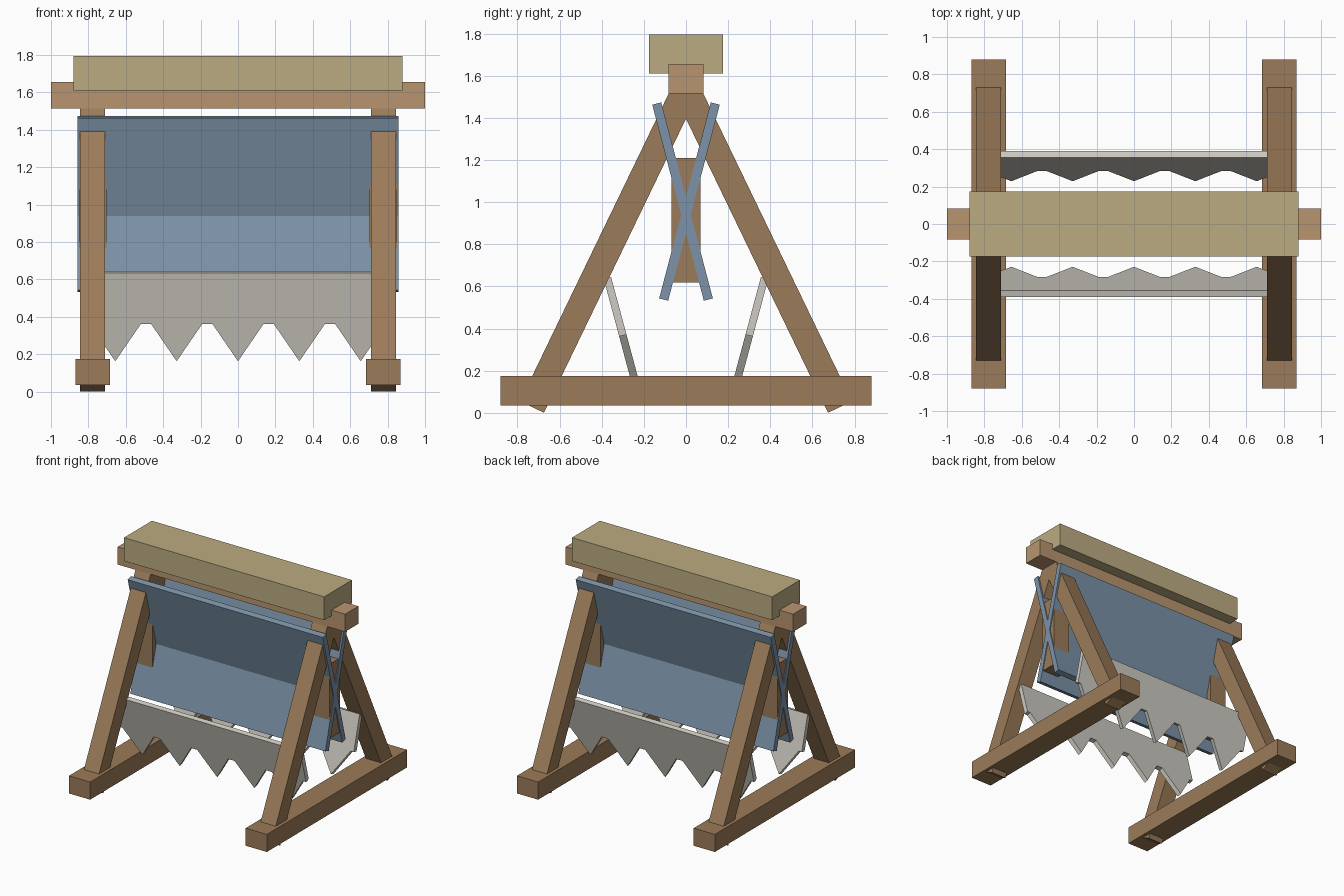
import bpy
import bmesh
from math import radians, atan2, hypot, sin, cos
from mathutils import Matrix, Vector

if "Cube" in bpy.data.objects:
    bpy.data.objects.remove(bpy.data.objects["Cube"])


def material(name, r, g, b):
    m = bpy.data.materials.new(name)
    m.diffuse_color = (r, g, b, 1)
    m.use_nodes = True
    m.node_tree.nodes["Principled BSDF"].inputs["Base Color"].default_value = m.diffuse_color
    return m


WOOD = material("wood", 0.33, 0.20, 0.10)
LIGHT_WOOD = material("light_wood", 0.48, 0.30, 0.16)
TAN = material("tan", 0.50, 0.41, 0.22)
BLUE = material("blue", 0.20, 0.29, 0.39)
GREY = material("pale_grey", 0.62, 0.60, 0.54)


def finish(name, bm, mat):
    bmesh.ops.recalc_face_normals(bm, faces=bm.faces)
    mesh = bpy.data.meshes.new(name)
    bm.to_mesh(mesh)
    bm.free()
    mesh.materials.append(mat)
    ob = bpy.data.objects.new(name, mesh)
    bpy.context.collection.objects.link(ob)
    return ob


def box(name, centre, size, mat, tilt=0.0):
    """Box with given size, tilted about the x axis."""
    bm = bmesh.new()
    bmesh.ops.create_cube(bm, size=1, matrix=Matrix.Translation(centre)
                          @ Matrix.Rotation(tilt, 4, 'X')
                          @ Matrix.Diagonal((*size, 1)))
    return finish(name, bm, mat)


def strut(name, x, start, end, width, depth, mat):
    """Bar running between two (y, z) points."""
    dy, dz = end[0] - start[0], end[1] - start[1]
    centre = (x, (start[0] + end[0]) / 2, (start[1] + end[1]) / 2)
    return box(name, centre, (width, depth, hypot(dy, dz)), mat, atan2(-dy, dz))


def toothed_board(name, side):
    """Leaning board whose lower edge is cut into five pointed teeth."""
    half, pitch, flat = 0.82, 0.328, 0.027
    valley, tip, thick = 0.283, 0.49, 0.036
    outline = [(half, 0), (-half, 0), (-half, valley)]
    for i in range(5):
        x = (i - 2) * pitch
        outline += [(x - pitch / 2 + flat, valley), (x, tip),
                    (x + pitch / 2 - flat, valley)]
    outline.append((half, valley))
    a = radians(15)
    down = Vector((0, -side * sin(a), -cos(a)))
    normal = Vector((0, side * cos(a), -sin(a)))
    top = Vector((0, side * 0.373, 0.6405)) - normal * thick / 2
    bm = bmesh.new()
    face = bm.faces.new([bm.verts.new(top + Vector((x, 0, 0)) + down * s)
                         for x, s in outline])
    ext = bmesh.ops.extrude_face_region(bm, geom=[face], use_keep_orig=True)
    bmesh.ops.translate(bm, vec=normal * thick, verts=[
        v for v in ext["geom"] if isinstance(v, bmesh.types.BMVert)])
    return finish(name, bm, GREY)


# Ridge beam and cap block
box("ridge_beam", (0, 0, 1.585), (2.0, 0.166, 0.14), LIGHT_WOOD)
box("cap_block", (0, 0, 1.703), (1.76, 0.35, 0.186), TAN)

# End frames: foot beam, centre post and two splayed legs
for end, sx in (("left", -1), ("right", 1)):
    x = sx * 0.777
    box(f"{end}_foot_beam", (x, 0, 0.105), (0.186, 1.76, 0.14), WOOD)
    box(f"{end}_centre_post", (x, 0, 0.915), (0.147, 0.136, 0.59), WOOD)
    for face, sy in (("front", -1), ("back", 1)):
        strut(f"{end}_{face}_leg", x, (sy * 0.731, 0.028),
              (sy * -0.002, 1.545), 0.133, 0.126, WOOD)

# Crossed panels and toothed boards
for face, sy in (("front", -1), ("back", 1)):
    strut(f"{face}_crossed_panel", 0, (-sy * 0.106, 0.538),
          (sy * 0.139, 1.468), 1.715, 0.044, BLUE)
    toothed_board(f"{face}_toothed_board", sy)
